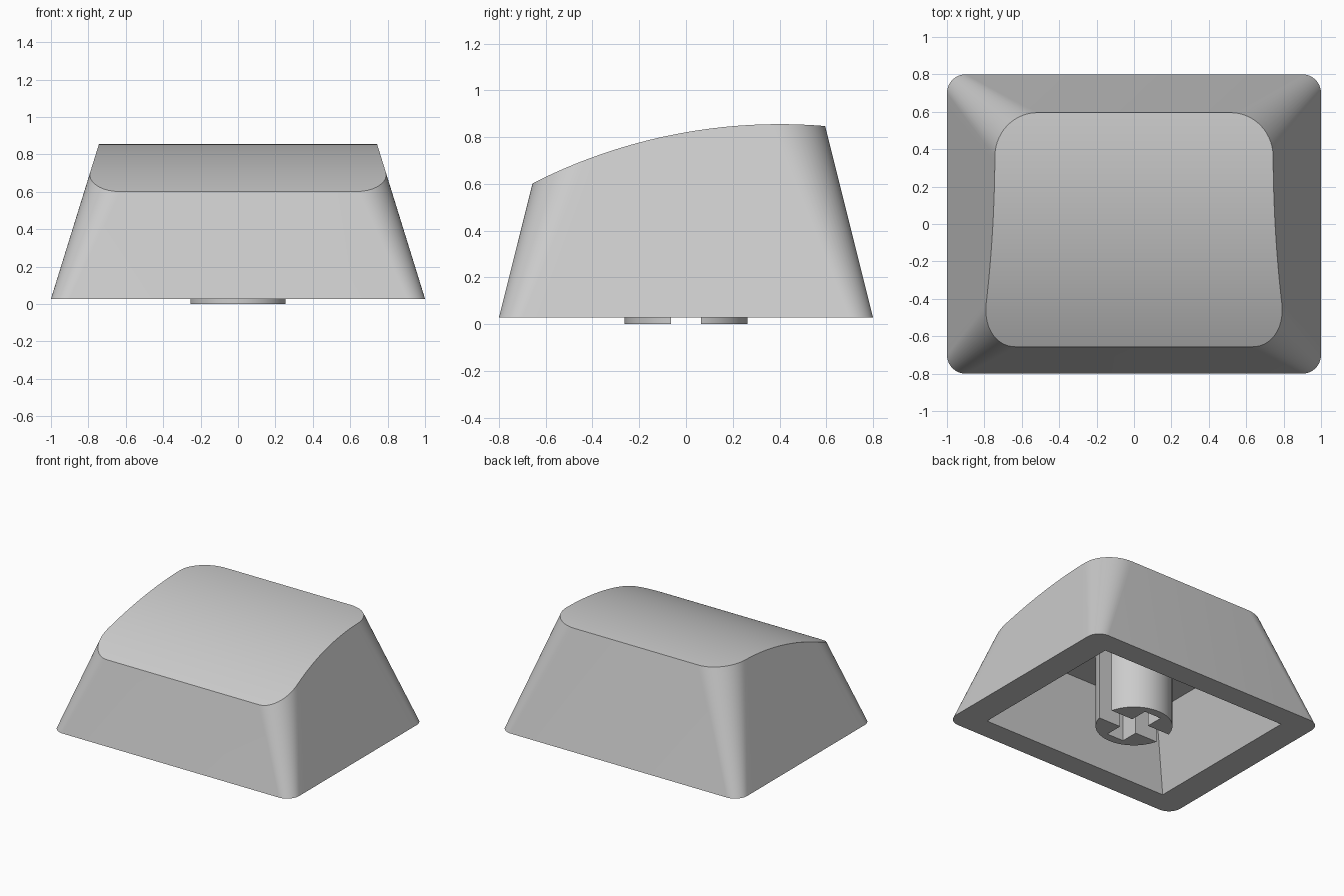
import bpy, bmesh
from math import sin, cos, pi, sqrt

cube = bpy.data.objects.get("Cube")
if cube:
    bpy.data.objects.remove(cube, do_unlink=True)

grey = bpy.data.materials.new("light grey plastic")
grey.use_nodes = True
colour = (0.6, 0.6, 0.6, 1)
grey.diffuse_color = colour
grey.node_tree.nodes["Principled BSDF"].inputs["Base Color"].default_value = colour

BASE = 0.028      # height of the lower rim
CEILING = 0.568   # height of the cavity roof
LEAN_X, LEAN_Y = 0.31, 0.25   # inward lean of the walls


def make(name, bm):
    bmesh.ops.recalc_face_normals(bm, faces=bm.faces)
    mesh = bpy.data.meshes.new(name)
    bm.to_mesh(mesh)
    bm.free()
    mesh.materials.append(grey)
    obj = bpy.data.objects.new(name, mesh)
    bpy.context.collection.objects.link(obj)
    return obj


def box(name, half_x, half_y, z0, z1, lean_x=0, lean_y=0):
    """Box whose sides lean inwards with height."""
    bm = bmesh.new()
    bmesh.ops.create_cube(bm, size=2)
    for v in bm.verts:
        z = z0 if v.co.z < 0 else z1
        rise = z - BASE
        v.co = (v.co.x * (half_x - lean_x * rise),
                v.co.y * (half_y - lean_y * rise), z)
    return make(name, bm)


def activate(obj):
    bpy.ops.object.select_all(action='DESELECT')
    obj.select_set(True)
    bpy.context.view_layer.objects.active = obj


def cut(obj, cutter):
    activate(obj)
    mod = obj.modifiers.new("cut", 'BOOLEAN')
    mod.operation = 'DIFFERENCE'
    mod.solver = 'EXACT'
    mod.object = cutter
    bpy.ops.object.modifier_apply(modifier=mod.name)
    bpy.data.objects.remove(cutter, do_unlink=True)


def smooth(obj):
    activate(obj)
    bpy.ops.object.shade_smooth_by_angle(angle=pi / 6)


# Tapered shell: half outline as (straight side factor, corner angle)
ARC, SIDE = 14, 20
outline = [(-1, -pi / 2 + pi / 2 * i / ARC) for i in range(ARC + 1)]
outline += [(-1 + 2 * i / SIDE, 0) for i in range(1, SIDE)]
outline += [(1, pi / 2 * i / ARC) for i in range(ARC + 1)]


def shell_point(t, angle, z):
    rise = z - BASE
    r = 0.1 + 0.158 * rise
    x = 1 - LEAN_X * rise - r + r * cos(angle)
    y = t * (0.8 - LEAN_Y * rise - r) + r * sin(angle)
    return x, y, z


def crown(y):
    """Height of the curved top, a cylinder lying along x."""
    radius = 2.33
    return 0.855 - radius + sqrt(radius ** 2 - (y - 0.4) ** 2)


def top_point(t, angle):
    z = 0.8
    for _ in range(30):
        z = crown(shell_point(t, angle, z)[1])
    return shell_point(t, angle, z)


bm = bmesh.new()


def ring(points):
    left = [bm.verts.new(p) for p in points]
    right = [bm.verts.new((-x, y, z)) for x, y, z in points]
    return left, right


low_l, low_r = ring([shell_point(t, a, BASE) for t, a in outline])
top_l, top_r = ring([top_point(t, a) for t, a in outline])
for i in range(len(outline) - 1):
    j = i + 1
    bm.faces.new((top_l[i], top_l[j], top_r[j], top_r[i]))
    bm.faces.new((low_l[i], low_l[j], top_l[j], top_l[i]))
    bm.faces.new((low_r[j], low_r[i], top_r[i], top_r[j]))
for k in (0, -1):
    bm.faces.new((low_l[k], low_r[k], top_r[k], top_l[k]))
bm.faces.new(low_l + low_r[::-1])
shell = make("key_shell", bm)

# Hollow underside, walls parallel to the outside
cut(shell, box("cavity_cutter", 0.785, 0.63, BASE - 0.1, CEILING, LEAN_X, LEAN_Y))
smooth(shell)

# Mounting stem with a cross-shaped socket
bm = bmesh.new()
height = CEILING + 0.01
bmesh.ops.create_cone(bm, cap_ends=True, segments=64, radius1=0.263,
                      radius2=0.263, depth=height)
bmesh.ops.translate(bm, verts=bm.verts, vec=(0, 0, height / 2))
stem = make("mounting_stem", bm)
cut(stem, box("long_slot_cutter", 0.4, 0.065, -0.1, 0.7))
cut(stem, box("cross_slot_cutter", 0.07, 0.2, -0.1, 0.7))
smooth(stem)
